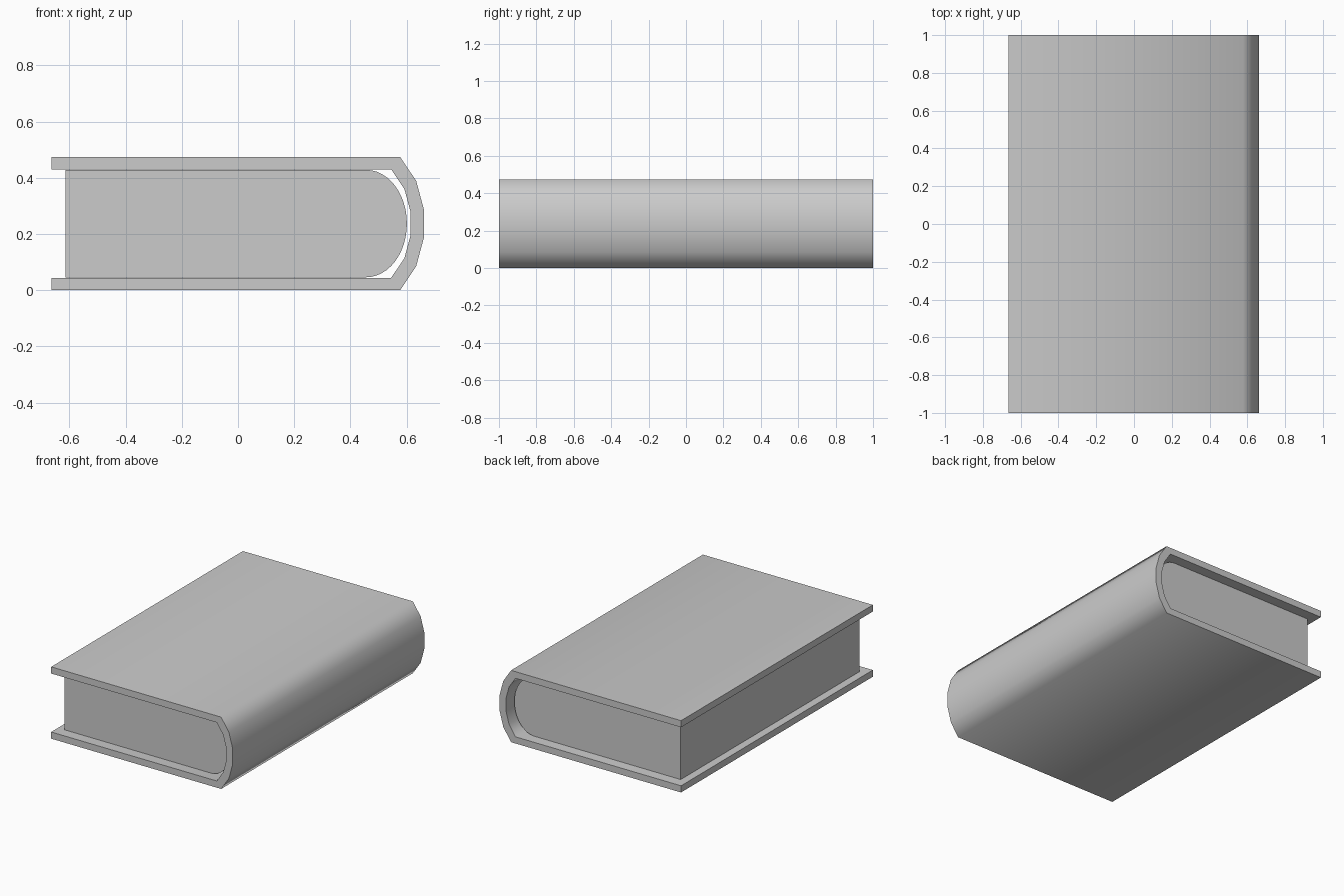
import bpy
import bmesh
import math

default = bpy.data.objects.get("Cube")
if default:
    bpy.data.objects.remove(default, do_unlink=True)

HEIGHT = 0.474
MID = HEIGHT / 2

# Single plain grey for the whole book
grey = bpy.data.materials.new("plain_grey")
grey.use_nodes = True
colour = (0.6, 0.6, 0.6, 1)
grey.diffuse_color = colour
grey.node_tree.nodes["Principled BSDF"].inputs["Base Color"].default_value = colour


def mirrored(upper):
    """Complete an upper half profile with its reflection about mid height."""
    return upper + [(x, HEIGHT - z) for x, z in reversed(upper)]


def extrude_profile(name, profile, half_length):
    """Make a solid from an x-z profile running along y."""
    bm = bmesh.new()
    face = bm.faces.new([bm.verts.new((x, -half_length, z)) for x, z in profile])
    grown = bmesh.ops.extrude_face_region(bm, geom=[face])
    moved = [v for v in grown["geom"] if isinstance(v, bmesh.types.BMVert)]
    bmesh.ops.translate(bm, verts=moved, vec=(0, 2 * half_length, 0))
    bmesh.ops.recalc_face_normals(bm, faces=bm.faces)
    mesh = bpy.data.meshes.new(name)
    bm.to_mesh(mesh)
    bm.free()
    mesh.materials.append(grey)
    obj = bpy.data.objects.new(name, mesh)
    bpy.context.collection.objects.link(obj)
    bpy.ops.object.select_all(action="DESELECT")
    obj.select_set(True)
    bpy.context.view_layer.objects.active = obj
    bpy.ops.object.shade_smooth_by_angle(angle=math.radians(62))
    return obj


# Cover: two boards joined by a faceted spine of even thickness
outer = mirrored([(-0.664, HEIGHT), (0.577, HEIGHT), (0.634, 0.389), (0.661, 0.289)])
inner = mirrored([(-0.664, 0.43), (0.545, 0.43), (0.592, 0.36), (0.614, 0.279)])
extrude_profile("cover", outer + inner[::-1], 1.0)

# Pages: block with a rounded edge towards the spine
STEPS = 24
half_thick = 0.191
rounded = []
for i in range(STEPS + 1):
    a = math.pi / 2 - math.pi * i / STEPS
    rounded.append((0.456 + 0.145 * math.cos(a), MID + half_thick * math.sin(a)))
pages = [(-0.614, MID + half_thick)] + rounded + [(-0.614, MID - half_thick)]
extrude_profile("pages", pages, 0.932)
